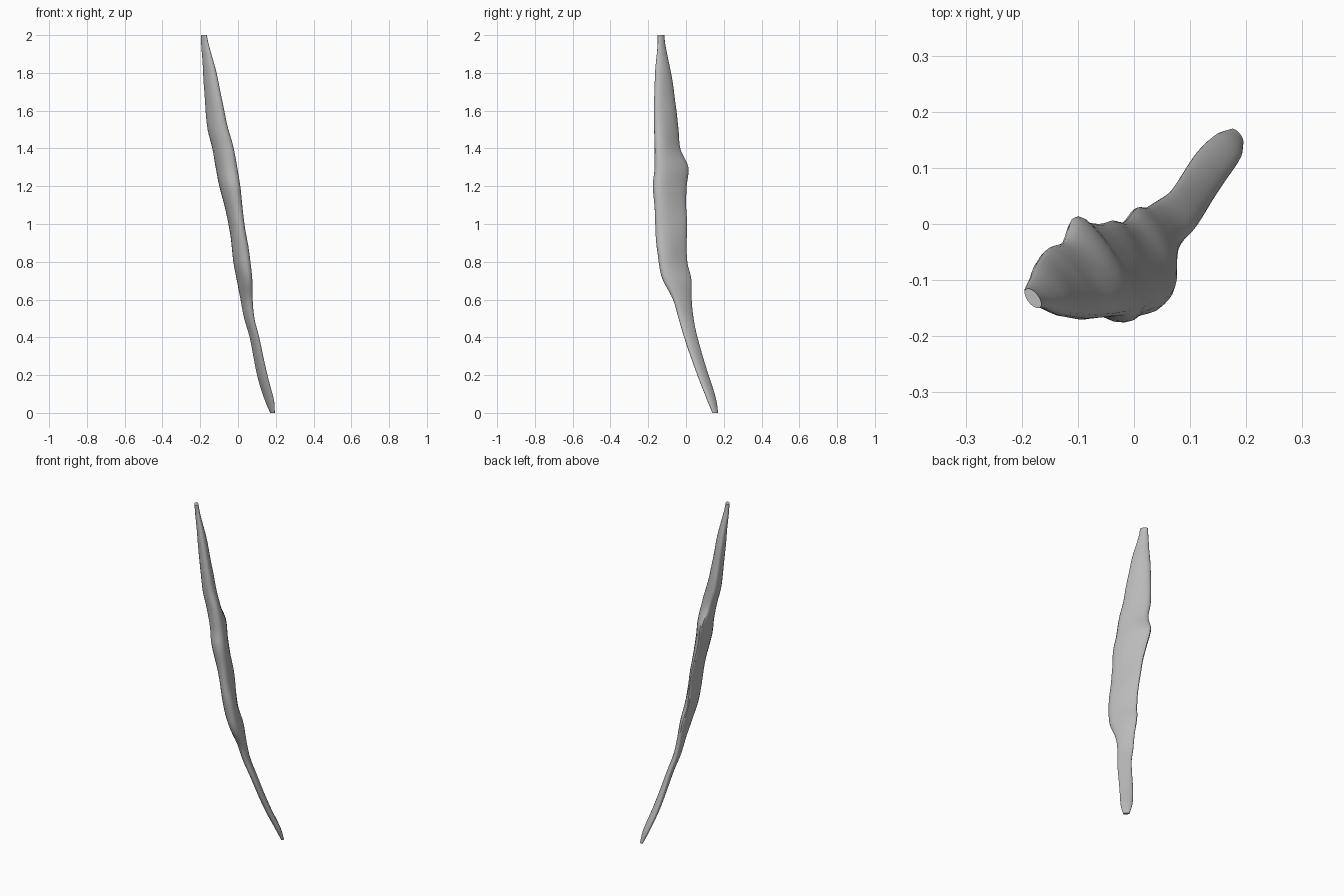
import bpy
import bmesh
import math
from mathutils import Vector, noise

default_cube = bpy.data.objects.get("Cube")
if default_cube:
    bpy.data.objects.remove(default_cube, do_unlink=True)

SIDES = 24
RINGS = 100
TILT = -0.6      # how far each cross-section leans across the stick

# Stations up the stick: height, left edge, right edge, front edge, back edge
stations = [
    (0.00, 0.17, 0.195, 0.14, 0.17),
    (0.07, 0.14, 0.19, 0.11, 0.16),
    (0.20, 0.10, 0.155, 0.06, 0.12),
    (0.40, 0.06, 0.11, -0.01, 0.06),
    (0.50, 0.03, 0.085, -0.04, 0.04),
    (0.60, 0.01, 0.075, -0.07, 0.03),
    (0.70, -0.01, 0.07, -0.12, 0.03),
    (0.80, -0.03, 0.06, -0.145, 0.005),
    (1.00, -0.055, 0.03, -0.165, 0.005),
    (1.20, -0.105, 0.005, -0.175, 0.0),
    (1.30, -0.125, -0.01, -0.17, 0.01),
    (1.40, -0.14, -0.03, -0.165, -0.03),
    (1.50, -0.165, -0.055, -0.17, -0.04),
    (1.60, -0.175, -0.075, -0.17, -0.05),
    (1.80, -0.185, -0.115, -0.165, -0.08),
    (1.95, -0.195, -0.155, -0.15, -0.11),
    (2.00, -0.195, -0.165, -0.15, -0.115),
]


def section_at(z):
    """Smoothly blend the stations around a height."""
    i = 0
    while i < len(stations) - 2 and z > stations[i + 1][0]:
        i += 1
    low, high = stations[i], stations[i + 1]
    before = stations[max(i - 1, 0)]
    after = stations[min(i + 2, len(stations) - 1)]
    span = high[0] - low[0]
    t = (z - low[0]) / span
    values = []
    for k in range(1, len(low)):
        slope_low = (high[k] - before[k]) / (high[0] - before[0]) * span
        slope_high = (after[k] - low[k]) / (after[0] - low[0]) * span
        rise = high[k] - low[k]
        curve = (3 * rise - 2 * slope_low - slope_high) * t * t
        curve += (slope_low + slope_high - 2 * rise) * t * t * t
        values.append(low[k] + slope_low * t + curve)
    return values


def make_ring(bm, z):
    """Leaning egg-shaped ring, narrowing to a ridge at the back."""
    left, right, front, back = section_at(z)
    half_x, half_y = (right - left) / 2, (back - front) / 2
    ridge = 0.35 * math.sin(math.pi * z / 2)
    ring = []
    for s in range(SIDES):
        angle = math.tau * s / SIDES
        v = math.sin(angle)
        u = math.cos(angle) * (1 - ridge * v)
        x = half_x * (TILT * v + math.sqrt(1 - TILT ** 2) * u)
        y = half_y * v
        # Gentle lumps in the bark
        lump = noise.noise(Vector((x * 12, y * 12, z * 7)))
        swell = 1 + 0.08 * lump
        ring.append(bm.verts.new(((left + right) / 2 + x * swell,
                                  (front + back) / 2 + y * swell, z)))
    return ring


# Stick body with flat cut ends
bm = bmesh.new()
rings = [make_ring(bm, 2 * r / RINGS) for r in range(RINGS + 1)]
for lower, upper in zip(rings, rings[1:]):
    for s in range(SIDES):
        n = (s + 1) % SIDES
        bm.faces.new((lower[s], lower[n], upper[n], upper[s]))
bm.faces.new(rings[0][::-1])
bm.faces.new(rings[-1])
bmesh.ops.recalc_face_normals(bm, faces=bm.faces[:])
mesh = bpy.data.meshes.new("stick")
bm.to_mesh(mesh)
bm.free()
stick = bpy.data.objects.new("stick", mesh)
bpy.context.collection.objects.link(stick)

# Plain grey material
grey = bpy.data.materials.new("plain grey")
grey.use_nodes = True
colour = (0.5, 0.5, 0.5, 1)
grey.diffuse_color = colour
grey.node_tree.nodes["Principled BSDF"].inputs["Base Color"].default_value = colour
mesh.materials.append(grey)

# Smooth sides, crisp ends
bpy.context.view_layer.objects.active = stick
stick.select_set(True)
bpy.ops.object.shade_smooth_by_angle(angle=math.radians(40))
